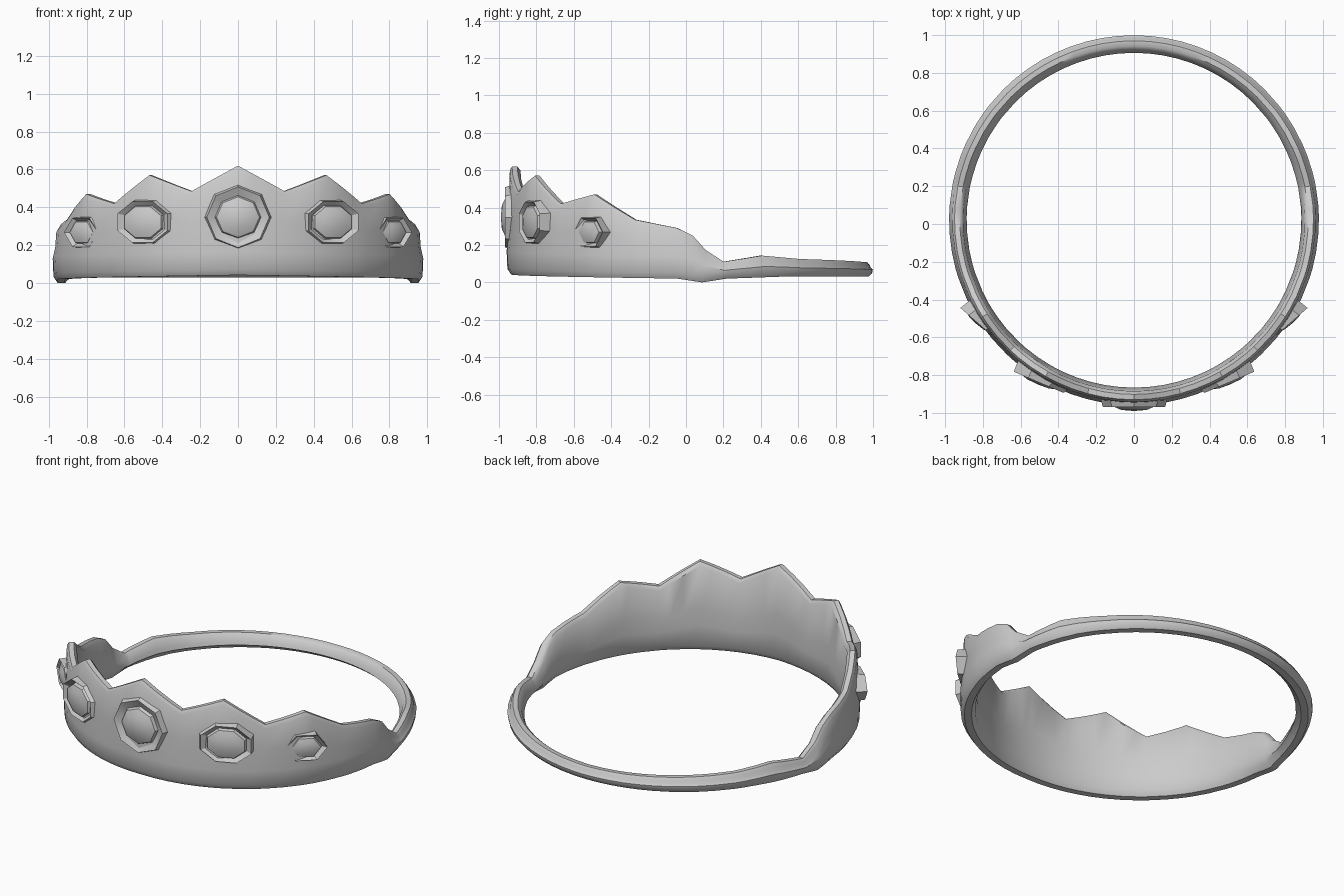
import bpy, bmesh, math
from mathutils import Vector

cube = bpy.data.objects.get("Cube")
if cube:
    bpy.data.objects.remove(cube)

metal = bpy.data.materials.new("pale grey metal")
metal.use_nodes = True
GREY = (0.6, 0.6, 0.6, 1)
metal.diffuse_color = GREY
metal.node_tree.nodes["Principled BSDF"].inputs["Base Color"].default_value = GREY

CENTRE = Vector((0, 0.02, 0))
# Crest and hem heights by angle in degrees away from the front
CREST = [(0, .62), (15, .485), (29.5, .57), (43.5, .42), (57.5, .47), (72, .335),
         (86, .29), (91, .25), (95, .175), (101, .11), (114, .143), (128, .125),
         (165, .11), (180, .107)]
HEM = [(0, .042), (86, .02), (94, 0), (102, .02), (120, .03), (180, .03)]


def height(keys, a):
    for (a0, z0), (a1, z1) in zip(keys, keys[1:]):
        if a <= a1:
            return z0 + (z1 - z0) * (a - a0) / (a1 - a0)
    return keys[-1][1]


def polar(angle, r, z):
    return CENTRE + Vector((r * math.sin(angle), -r * math.cos(angle), z))


def section(b, t):
    """Closed band profile: rounded hem, thin wall and narrow crest."""
    h = t - b
    s = min(.03, .25 * h)
    return [(.915, b), (.955, b), (.975, b + s), (.979, b + min(.12, .5 * h)),
            (.968, b + .62 * h), (.962, t - s * .7), (.95, t), (.922, t),
            (.905, t - s * .7), (.892, b + .5 * h), (.886, b + .3 * h), (.894, b + s)]


def bridge(bm, r0, r1):
    n = len(r0)
    for i in range(n):
        j = (i + 1) % n
        bm.faces.new((r0[i], r0[j], r1[j], r1[i]))


def finish(bm, name, angle):
    bmesh.ops.recalc_face_normals(bm, faces=bm.faces)
    mesh = bpy.data.meshes.new(name)
    bm.to_mesh(mesh)
    bm.free()
    mesh.materials.append(metal)
    obj = bpy.data.objects.new(name, mesh)
    bpy.context.collection.objects.link(obj)
    bpy.ops.object.select_all(action="DESELECT")
    obj.select_set(True)
    bpy.context.view_layer.objects.active = obj
    bpy.ops.object.shade_smooth_by_angle(angle=math.radians(angle))
    return obj


# Circlet band: profile swept round the head, with every crest corner sampled
half = {a for a, _ in CREST + HEM}
for a in range(0, 181, 5):
    if min(abs(a - k) for k in half) > 2:
        half.add(a)
angles = sorted(half | {-a for a in half if a not in (0, 180)})
bm = bmesh.new()
rings = []
for a in angles:
    profile = section(height(HEM, abs(a)), height(CREST, abs(a)))
    rings.append([bm.verts.new(polar(math.radians(a), r, z)) for r, z in profile])
for i, ring in enumerate(rings):
    bridge(bm, ring, rings[(i + 1) % len(rings)])
finish(bm, "circlet_band", 40)


def jewel(name, centre, facing, size, inner, sides, phase, bulge):
    """Faceted bezel flaring out of the wall, with a domed stone inside."""
    f = math.radians(facing)
    across = Vector((math.cos(f), math.sin(f), 0))
    out = Vector((math.sin(f), -math.cos(f), 0))
    centre = Vector(centre)

    def loop(w, h, depth):
        pts = []
        for i in range(sides):
            t = math.radians(phase) + math.tau * i / sides
            pts.append(centre + across * w * math.cos(t) + out * depth
                       + Vector((0, 0, h * math.sin(t))))
        return pts

    (w, h), (iw, ih) = size, inner
    skirt = []
    for p in loop(w * 1.2, h * 1.12, 0):
        d = p - CENTRE
        skirt.append(polar(math.atan2(d.x, -d.y), .94, p.z))
    bm = bmesh.new()
    loops = [[bm.verts.new(p) for p in pts] for pts in (
        skirt, loop(w, h, 0), loop(iw, ih, -.022),
        loop(iw * .93, ih * .93, -.004), loop(iw * .55, ih * .55, bulge * .75))]
    for r0, r1 in zip(loops, loops[1:]):
        bridge(bm, r0, r1)
    tip = bm.verts.new(centre + out * bulge)
    last = loops[-1]
    for i in range(sides):
        bm.faces.new((last[i], last[(i + 1) % sides], tip))
    finish(bm, name, 28)


# Front jewel and the two mirrored pairs
jewel("front_jewel", (0, -.968, .348), 0, (.165, .16), (.122, .115), 8, 0, .022)
for side, s in (("left", 1), ("right", -1)):
    jewel(side + "_middle_jewel", (s * .505, -.838, .322), s * 23,
          (.155, .117), (.122, .095), 8, 22.5, .012)
    jewel(side + "_outer_jewel", (s * .83, -.522, .268), s * 41,
          (.118, .088), (.088, .068), 6, 0, .008)
